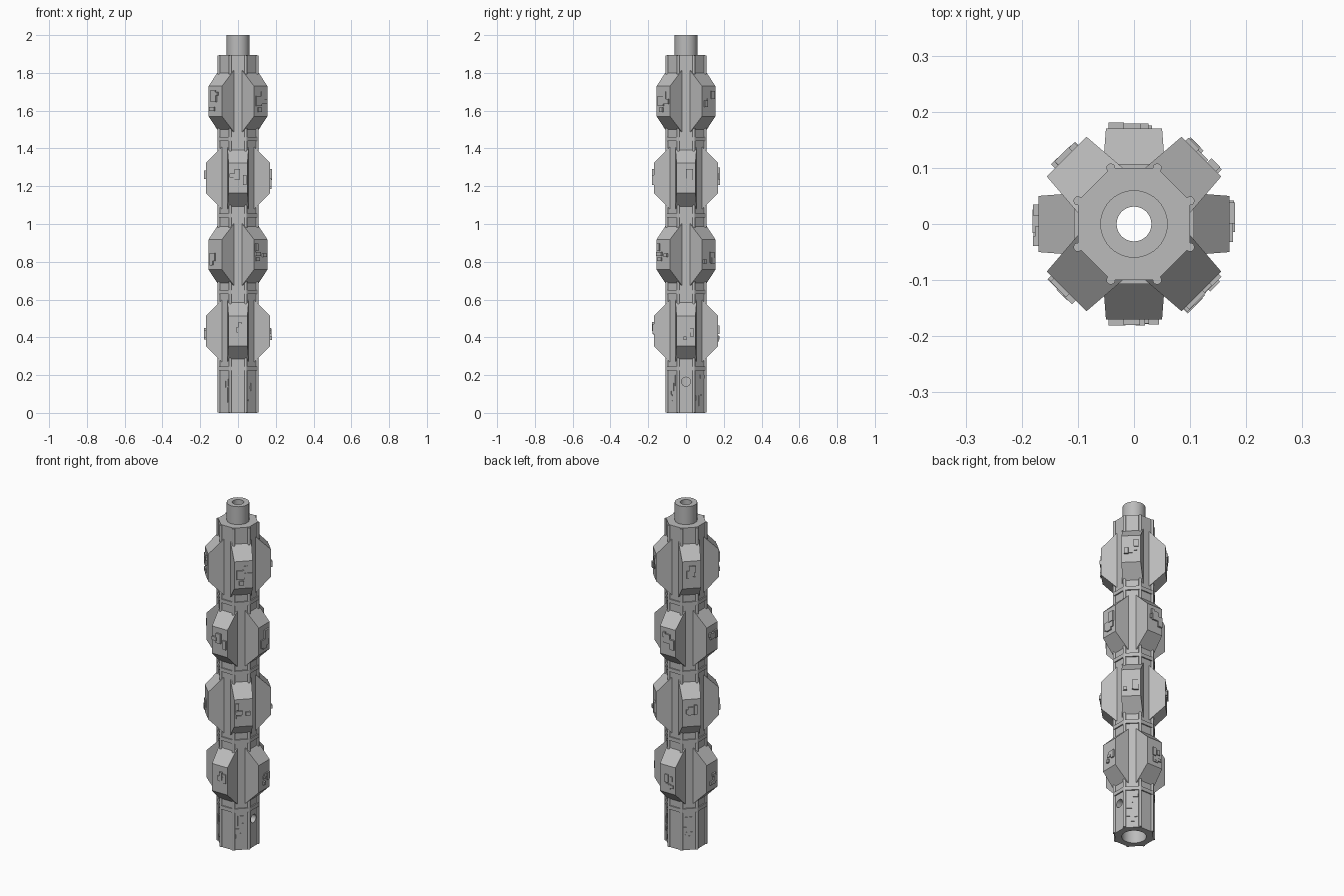
import bpy, bmesh, math, random
from mathutils import Matrix, Vector

random.seed(7)
if "Cube" in bpy.data.objects:
    bpy.data.objects.remove(bpy.data.objects["Cube"])

# One grey metal for everything
grey = bpy.data.materials.new("Grey Metal")
grey.use_nodes = True
grey.diffuse_color = (0.5, 0.5, 0.5, 1)
grey.node_tree.nodes["Principled BSDF"].inputs["Base Color"].default_value = (0.5, 0.5, 0.5, 1)

APOTHEM = 0.1
CORNER = APOTHEM / math.cos(math.pi / 8)


def finish(name, bm):
    bmesh.ops.recalc_face_normals(bm, faces=bm.faces)
    mesh = bpy.data.meshes.new(name)
    bm.to_mesh(mesh)
    bm.free()
    mesh.materials.append(grey)
    obj = bpy.data.objects.new(name, mesh)
    bpy.context.collection.objects.link(obj)
    return obj


def cylinder(bm, radius, z0, z1, sides, x=0, y=0, turn=0):
    place = Matrix.Translation((x, y, (z0 + z1) / 2)) @ Matrix.Rotation(turn, 4, 'Z')
    bmesh.ops.create_cone(bm, cap_ends=True, segments=sides, radius1=radius,
                          radius2=radius, depth=z1 - z0, matrix=place)


def outward(k):
    """Turn the local +x direction towards side k of the octagon."""
    return Matrix.Rotation(k * math.pi / 4, 4, 'Z')


def plate(bm, k, r, thick, y, z, w, h):
    """Thin box standing on a face at distance r from the axis."""
    m = (outward(k) @ Matrix.Translation((r + thick / 2 - 0.002, y, z))
         @ Matrix.Diagonal((thick + 0.004, w, h, 1)))
    bmesh.ops.create_cube(bm, size=1, matrix=m)


def smooth(obj):
    bpy.ops.object.select_all(action='DESELECT')
    obj.select_set(True)
    bpy.context.view_layer.objects.active = obj
    bpy.ops.object.shade_smooth_by_angle(angle=math.radians(35))


def cut(obj, *cutters):
    """Subtract the cutters, then throw them away."""
    bpy.context.view_layer.objects.active = obj
    for c in cutters:
        c.hide_render = True
        mod = obj.modifiers.new("cut", 'BOOLEAN')
        mod.operation, mod.solver, mod.object = 'DIFFERENCE', 'EXACT', c
        bpy.ops.object.modifier_apply(modifier=mod.name)
        bpy.data.objects.remove(c)


def cutter(radius, z0, z1):
    bm = bmesh.new()
    cylinder(bm, radius, z0, z1, 32)
    return finish("cutter", bm)


# Octagonal body, hollow, with a round port on the left side near the bottom
bm = bmesh.new()
cylinder(bm, CORNER, 0, 1.895, 8, turn=math.pi / 8)
body = finish("octagonal_body", bm)
bm = bmesh.new()
cylinder(bm, 0.024, 0, 0.1, 24)
bm.transform(Matrix.Translation((0.04, 0, 0.165)) @ Matrix.Rotation(math.pi / 2, 4, 'Y'))
port = finish("port_cutter", bm)
cut(body, cutter(0.065, -0.1, 1.85), cutter(0.031, 1.8, 2.1), port)
smooth(body)

# Round tube on top
bm = bmesh.new()
cylinder(bm, 0.06, 1.89, 2.0, 40)
tube = finish("top_tube", bm)
cut(tube, cutter(0.031, 1.8, 2.1))
smooth(tube)

# Round rods along the eight corners
bm = bmesh.new()
for k in range(8):
    p = Matrix.Rotation((k + 0.5) * math.pi / 4, 3, 'Z') @ Vector((CORNER, 0, 0))
    cylinder(bm, 0.008, 0.002, 1.893, 12, p.x, p.y)
smooth(finish("corner_rods", bm))

# Flat band segments between the pod levels
bm = bmesh.new()
for z in (0.235, 0.64, 1.045, 1.45):
    for k in range(8):
        plate(bm, k, APOTHEM, 0.007, 0, z, 0.084, 0.022)
finish("bands", bm)


# Pods: tapered blocks with sloped ends, alternating straight and diagonal
def pod(bm, k, z):
    corners = []
    for r, half in ((0.08, 0.17), (0.17, 0.08)):
        w = 0.057 if r < 0.1 else 0.05
        corners += [bm.verts.new(outward(k) @ Vector((r, sy * w, z + sz * half)))
                    for sy, sz in ((-1, -1), (1, -1), (1, 1), (-1, 1))]
    inner, outer = corners[:4], corners[4:]
    bm.faces.new(inner)
    bm.faces.new(outer)
    for i in range(4):
        j = (i + 1) % 4
        bm.faces.new((inner[i], inner[j], outer[j], outer[i]))


def detail(bm, k, r, thick, z, half_w, half_h, count):
    """Scatter small overlapping plates on one face."""
    for _ in range(count):
        w, h = random.uniform(0.015, 0.042), random.uniform(0.015, 0.06)
        y = random.uniform(-1, 1) * (half_w - w / 2)
        plate(bm, k, r, thick * random.uniform(0.4, 1), y,
              z + random.uniform(-1, 1) * (half_h - h / 2), w, h)


pods, pod_plates = bmesh.new(), bmesh.new()
for level, z in enumerate((0.434, 0.838, 1.243, 1.65)):
    for k in range(level % 2, 8, 2):
        pod(pods, k, z)
        detail(pod_plates, k, 0.17, 0.011, z, 0.046, 0.06, 4)
finish("pods", pods)
finish("pod_plates", pod_plates)

# Plates on the diagonal sides of the base
bm = bmesh.new()
for k in range(1, 8, 2):
    detail(bm, k, APOTHEM, 0.006, 0.115, 0.032, 0.09, 6)
finish("base_plates", bm)
